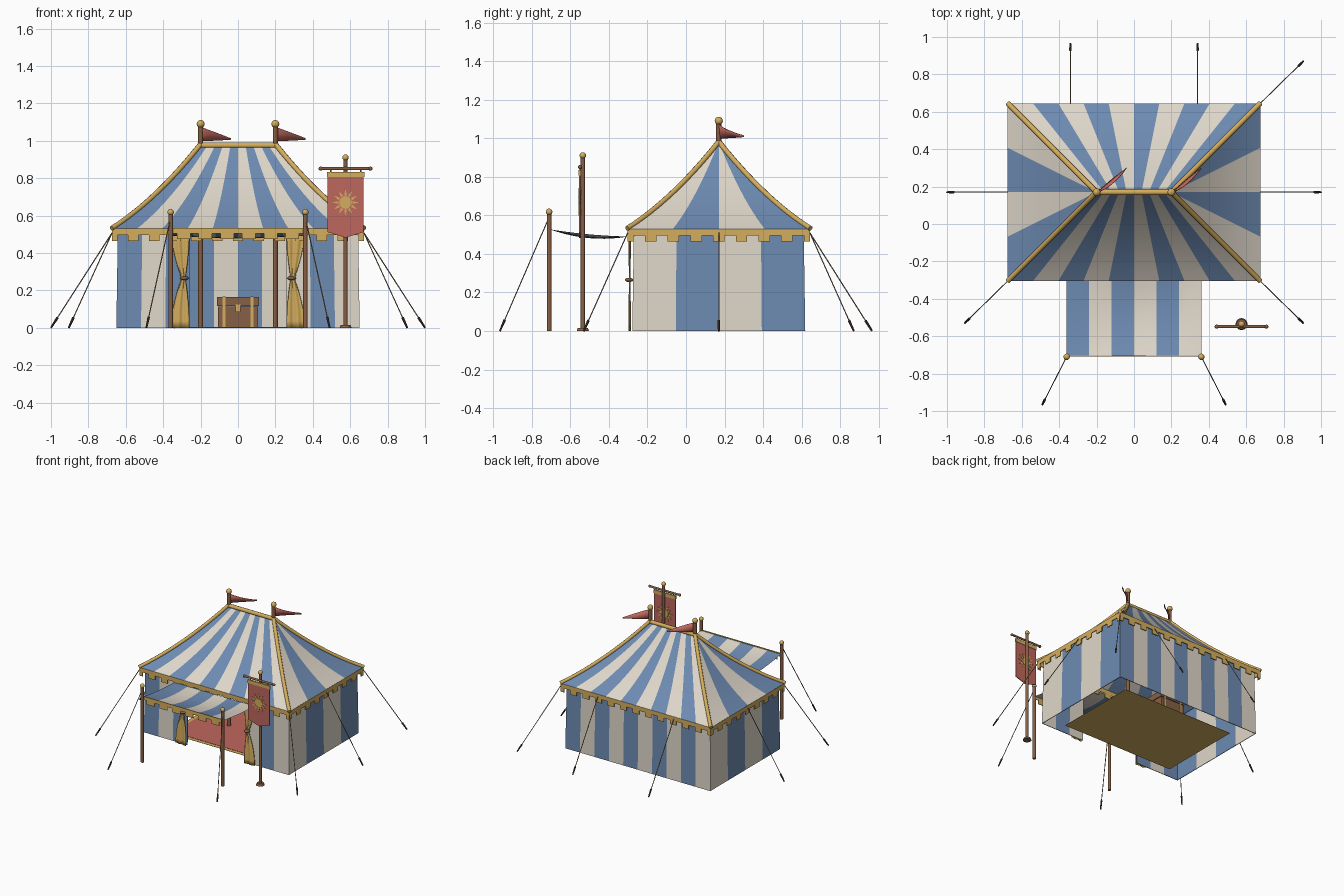
import bpy, bmesh
from math import sin, cos, pi
from mathutils import Vector, Matrix

if "Cube" in bpy.data.objects:
    bpy.data.objects.remove(bpy.data.objects["Cube"])


def material(name, r, g, b):
    m = bpy.data.materials.new(name)
    m.use_nodes = True
    m.diffuse_color = (r, g, b, 1)
    bsdf = next(n for n in m.node_tree.nodes if n.type == 'BSDF_PRINCIPLED')
    bsdf.inputs["Base Color"].default_value = (r, g, b, 1)
    bsdf.inputs["Roughness"].default_value = 0.8
    return m


BLUE = material("blue cloth", .155, .26, .45)
CREAM = material("cream cloth", .74, .68, .59)
GOLD = material("gold trim", .66, .42, .11)
RED = material("red cloth", .52, .135, .11)
WOOD = material("brown wood", .24, .115, .06)
ROPE = material("tan rope", .3, .22, .13)
STAKE = material("dark stake", .08, .045, .03)
CY = .17  # depth of the tent centre


def lerp(a, b, t):
    return a + (b - a) * t


def steps(n):
    return [i / n for i in range(n + 1)]


def add(name, bm, mats, smooth=False, thick=0):
    me = bpy.data.meshes.new(name)
    bm.to_mesh(me)
    bm.free()
    for m in mats:
        me.materials.append(m)
    ob = bpy.data.objects.new(name, me)
    bpy.context.collection.objects.link(ob)
    for p in me.polygons:
        p.use_smooth = smooth
    if thick:
        s = ob.modifiers.new("thickness", 'SOLIDIFY')
        s.thickness = thick
        s.offset = 0
    return ob


def sheet(name, us, vs, point, mats, rule=lambda u, v: 0, thick=0, smooth=False):
    """Grid surface; rule gives the material of a cell, or None for a hole."""
    bm = bmesh.new()
    grid = [[bm.verts.new(point(u, v)) for v in vs] for u in us]
    for i in range(len(us) - 1):
        for j in range(len(vs) - 1):
            k = rule((us[i] + us[i + 1]) / 2, (vs[j] + vs[j + 1]) / 2)
            if k is not None:
                f = bm.faces.new((grid[i][j], grid[i + 1][j], grid[i + 1][j + 1], grid[i][j + 1]))
                f.material_index = k
    return add(name, bm, mats, smooth, thick)


def rod(name, a, b, r, mat, r2=None, sides=12):
    a, b = Vector(a), Vector(b)
    d = b - a
    bm = bmesh.new()
    m = Matrix.Translation((a + b) / 2) @ d.to_track_quat('Z', 'Y').to_matrix().to_4x4()
    bmesh.ops.create_cone(bm, cap_ends=True, segments=sides, radius1=r,
                          radius2=r if r2 is None else r2, depth=d.length, matrix=m)
    return add(name, bm, [mat])


def ball(name, c, r, mat, scale=(1, 1, 1)):
    bm = bmesh.new()
    bmesh.ops.create_uvsphere(bm, u_segments=16, v_segments=10, radius=r,
                              matrix=Matrix.Translation(c) @ Matrix.Diagonal((*scale, 1)))
    return add(name, bm, [mat], True)


def box(name, lo, hi, mat):
    lo, hi = Vector(lo), Vector(hi)
    bm = bmesh.new()
    bmesh.ops.create_cube(bm, size=1, matrix=Matrix.Translation((lo + hi) / 2) @ Matrix.Diagonal((*(hi - lo), 1)))
    return add(name, bm, [mat])


def tube(name, pts, r, mat):
    cu = bpy.data.curves.new(name, 'CURVE')
    cu.dimensions = '3D'
    cu.bevel_depth, cu.bevel_resolution, cu.use_fill_caps = r, 2, True
    sp = cu.splines.new('POLY')
    sp.points.add(len(pts) - 1)
    for q, p in zip(sp.points, pts):
        q.co = (*p, 1)
    cu.materials.append(mat)
    ob = bpy.data.objects.new(name, cu)
    bpy.context.collection.objects.link(ob)


# Roof, walls and valance: half width, half depth and height at a level
def roof_size(t):
    return .675 - .475 * t, .475 * (1 - t), .53 + .45 * (t - .33 * t * (1 - t))


def wall_size(t):
    return .648 - .008 * t, .446 - .008 * t, .52 * t


def valance_size(t):
    return .671, .471, lerp(.463, .531, t)


def side(size, turn, long):
    def point(u, t):
        hx, hy, z = size(t)
        x, y = (lerp(-hx, hx, u), -hy) if long else (hx, lerp(-hy, hy, u))
        return turn * x, CY + turn * y, z
    return point


def stripes(n, first):
    return lambda u, v: (int(u * n) + first) % 2


def teeth(n):
    return lambda u, v: 0 if v > .5 or int(u * n * 2 + .5) % 2 == 0 else None


def doorway(u, v):
    return None if .3 < u < .7 else int(u * 10) % 2


for turn, long, label in ((1, True, "front"), (1, False, "left"), (-1, True, "back"), (-1, False, "right")):
    n, first, count = (10, 0, 12) if long else (4, 1, 8)
    rule = stripes(n, first)
    sheet("roof_" + label, steps(n * 2), steps(12), side(roof_size, turn, long), [BLUE, CREAM], rule, smooth=True)
    tooth_us = [0] + [(k + .5) / (2 * count) for k in range(2 * count)] + [1]
    sheet("valance_" + label, tooth_us, [0, .48, 1], side(valance_size, turn, long), [GOLD], teeth(count), .006)
    sheet("wall_" + label, steps(n), [0, 1], side(wall_size, turn, long), [BLUE, CREAM],
          doorway if label == "front" else rule, .005)

# Gold ridge and hips
for sx in (-1, 1):
    for sy in (-1, 1):
        hip = [(sx * x, CY + sy * y, z + .002) for x, y, z in map(roof_size, steps(12))]
        tube("hip_trim", hip, .014, GOLD)
tube("ridge_trim", [(-.2, CY, .975), (.2, CY, .975)], .016, GOLD)

# Centre poles, finials and pennants
for x0 in (-.2, .2):
    rod("centre_pole", (x0, CY, .003), (x0, CY, 1.075), .014, WOOD)
    ball("pole_finial", (x0, CY, 1.09), .021, GOLD)
    sheet("pennant", steps(10), steps(2),
          lambda u, v: (x0 + .16 * u, CY + .13 * u * u + .025 * sin(pi * u) * (1.4 - v),
                        lerp(lerp(.997, 1.006, u), lerp(1.075, 1.014, u), v)),
          [RED], thick=.004, smooth=True)


# Awning with a sagging cloth and a toothed front valance
def awning(u, v):
    sag = 4 * v * (1 - v) * (.007 + .02 * sin(pi * u))
    return lerp(-.36, .36, u), lerp(-.705, -.3, v), lerp(.527, .49, v) - sag


sheet("awning", steps(12), steps(10), awning, [BLUE, CREAM], stripes(6, 0), smooth=True)
PITCH = .116
gap_edges = [PITCH * k + s * .022 for k in range(-3, 4) for s in (-1, 1)]
sheet("awning_valance", [-.358] + gap_edges[1:-1] + [.358] if gap_edges[-1] > .358 else [-.358] + gap_edges + [.358],
      [.475, .505, .534], lambda x, z: (x, -.705, z), [GOLD],
      lambda x, z: 0 if z > .505 or abs((x / PITCH + .5) % 1 - .5) > .19 else None, .005)


# Guy ropes with stakes
def guy(a, b):
    a, b = Vector(a), Vector(b)
    foot = b + (a - b).normalized() * .065
    rod("guy_rope", a, foot, .003, ROPE, sides=6)
    rod("stake", b, foot, .005, STAKE, .007, 8)


for s in (-1, 1):
    rod("awning_pole", (s * .36, -.71, 0), (s * .36, -.71, .605), .012, WOOD)
    ball("awning_finial", (s * .36, -.71, .618), .017, GOLD)
    guy((s * .36, -.71, .59), (s * .49, -.965, 0))
    guy((s * .672, CY, .51), (s * 1, CY, 0))
    guy((s * .672, -.302, .51), (s * .905, -.53, 0))
    guy((s * .34, .642, .51), (s * .34, .965, 0))
guy((.672, .642, .51), (.905, .87, 0))


# Tied door curtains hanging before the wall edges
def curtain(s):
    def point(u, v):
        p = max(0, 1 - abs(v - .53) / .53) ** 2
        return (s * lerp(.355 - .055 * p, .26 + .022 * p, u),
                -.292 + .005 * (1 - .6 * p) * sin(u * 4 * pi), .5 * v)
    return point


for s in (-1, 1):
    sheet("curtain", steps(16), steps(14), curtain(s), [GOLD], smooth=True, thick=.003)
    ball("curtain_tie", (s * .287, -.295, .265), .024, WOOD, (1, .9, .45))

# Rug
box("rug_border", (-.5, -.19, 0), (.5, .5, .002), GOLD)
box("rug_field", (-.47, -.16, .001), (.47, .47, .004), RED)

# Chest
box("chest_body", (-.108, .3, .003), (.108, .44, .115), WOOD)
box("chest_lid", (-.112, .296, .117), (.112, .444, .165), WOOD)
for x in (-.075, .075):
    box("chest_strap", (x - .007, .293, .003), (x + .007, .447, .167), GOLD)
box("chest_lock", (-.014, .288, .085), (.014, .3, .125), GOLD)

# Standing banner
BX, BY = .575, -.535
rod("banner_base", (BX, BY, 0), (BX, BY, .016), .032, WOOD, .026, 16)
rod("banner_pole", (BX, BY, 0), (BX, BY, .9), .011, WOOD)
ball("banner_finial", (BX, BY, .91), .017, GOLD)
rod("banner_crossbar", (BX - .13, BY - .014, .851), (BX + .13, BY - .014, .851), .008, WOOD)
for s in (-1, 1):
    ball("crossbar_knob", (BX + s * .133, BY - .014, .851), .011, WOOD)
    rod("banner_hanger", (BX + s * .08, BY - .014, .83), (BX + s * .08, BY - .014, .851), .004, ROPE)
sheet("banner_cloth", [-1, 0, 1], [0, 1],
      lambda u, v: (BX + u * .097, BY - .016, lerp(.482 + .03 * abs(u), .832, v)), [RED], thick=.006)
box("banner_band", (BX - .1, BY - .022, .806), (BX + .1, BY - .01, .834), GOLD)


# Sun emblem on both faces: a disc ringed by pointed rays
def sun(y):
    bm = bmesh.new()

    def spot(r, a):
        return bm.verts.new((BX + r * cos(a), y, .67 + r * sin(a)))

    bm.faces.new([spot(.034, k * pi / 12) for k in range(24)])
    for k in range(12):
        a = k * pi / 6
        bm.faces.new([spot(.038, a - .2), spot(.072, a), spot(.038, a + .2)])
    add("sun_emblem", bm, [GOLD], thick=.004)


sun(BY - .02)
sun(BY - .012)
